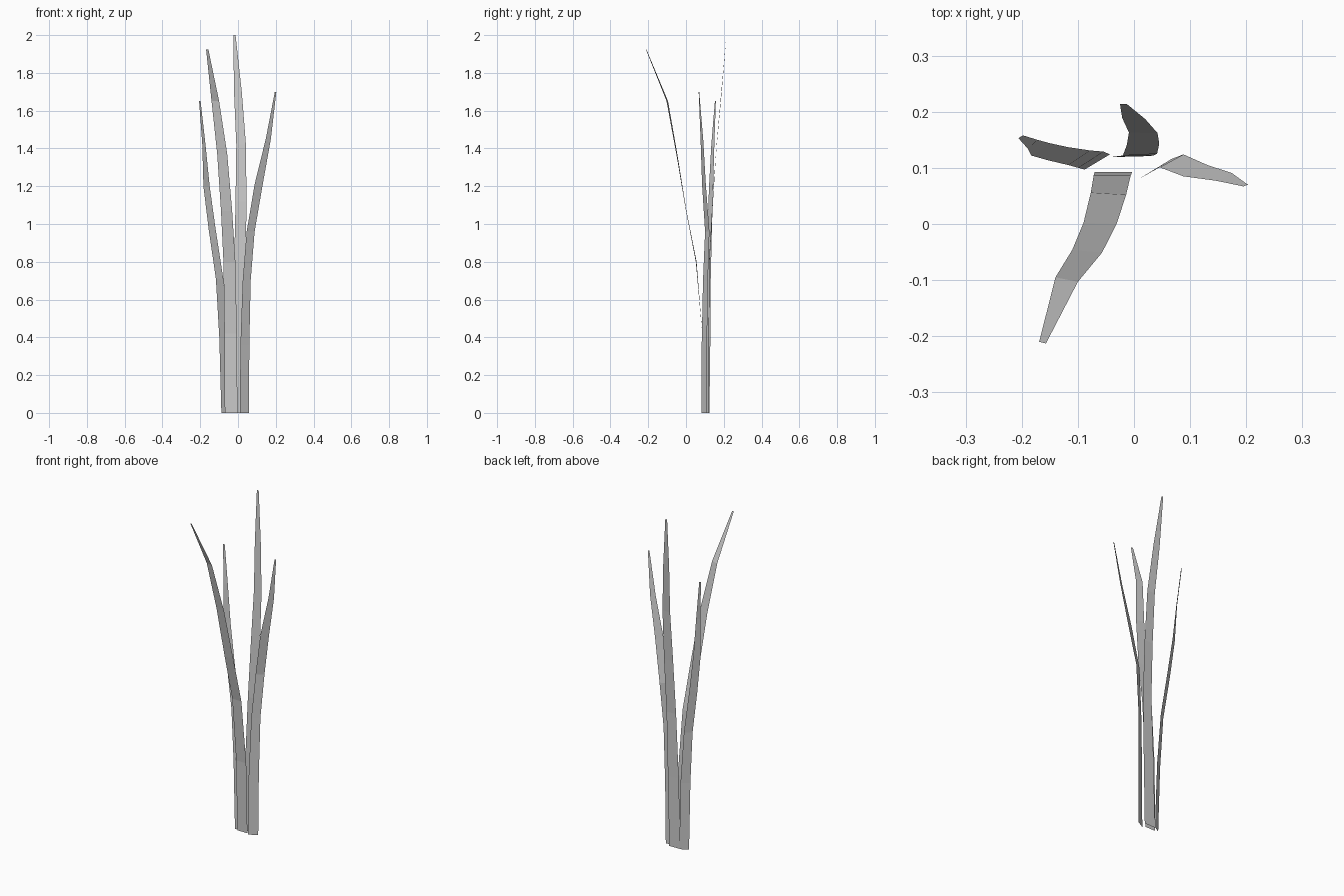
import bpy


def blade(name, rows):
    """Flat leaf strip; each row is height, left edge x/y, right edge x/y."""
    verts, faces = [], []
    for z, lx, ly, rx, ry in rows:
        verts += [(lx, ly, z), (rx, ry, z)]
    for i in range(len(rows) - 1):
        a = 2 * i
        faces.append((a, a + 1, a + 3, a + 2))
    mesh = bpy.data.meshes.new(name)
    mesh.from_pydata(verts, [], faces)
    obj = bpy.data.objects.new(name, mesh)
    bpy.context.collection.objects.link(obj)
    return obj


# Front blade, arching forward
blade("front_blade", [
    (0.00, -0.070, 0.093, -0.003, 0.093),
    (0.42, -0.072, 0.086, -0.006, 0.086),
    (0.80, -0.077, 0.056, -0.014, 0.052),
    (1.07, -0.090, 0.002, -0.031, 0.000),
    (1.37, -0.110, -0.046, -0.057, -0.051),
    (1.65, -0.140, -0.095, -0.100, -0.103),
    (1.925, -0.169, -0.210, -0.157, -0.213)])

# Tall back blade, leaning slightly backward
blade("back_blade", [
    (0.00, -0.047, 0.119, 0.026, 0.121),
    (0.42, -0.036, 0.120, 0.034, 0.122),
    (0.80, -0.020, 0.122, 0.041, 0.125),
    (1.12, -0.013, 0.140, 0.045, 0.143),
    (1.42, -0.009, 0.163, 0.042, 0.162),
    (1.70, -0.021, 0.189, 0.020, 0.187),
    (2.00, -0.025, 0.214, -0.013, 0.214)])

# Left blade
blade("left_blade", [
    (0.00, -0.088, 0.097, -0.043, 0.124),
    (0.40, -0.099, 0.100, -0.054, 0.129),
    (0.71, -0.117, 0.105, -0.078, 0.131),
    (0.97, -0.155, 0.114, -0.118, 0.137),
    (1.20, -0.183, 0.122, -0.150, 0.144),
    (1.42, -0.189, 0.134, -0.172, 0.150),
    (1.65, -0.206, 0.153, -0.198, 0.158)])

# Right blade
blade("right_blade", [
    (0.00, 0.010, 0.081, 0.058, 0.108),
    (0.36, 0.013, 0.083, 0.060, 0.111),
    (0.70, 0.025, 0.090, 0.067, 0.116),
    (0.96, 0.046, 0.101, 0.088, 0.124),
    (1.21, 0.088, 0.085, 0.131, 0.105),
    (1.45, 0.147, 0.077, 0.174, 0.091),
    (1.70, 0.195, 0.067, 0.203, 0.070)])
